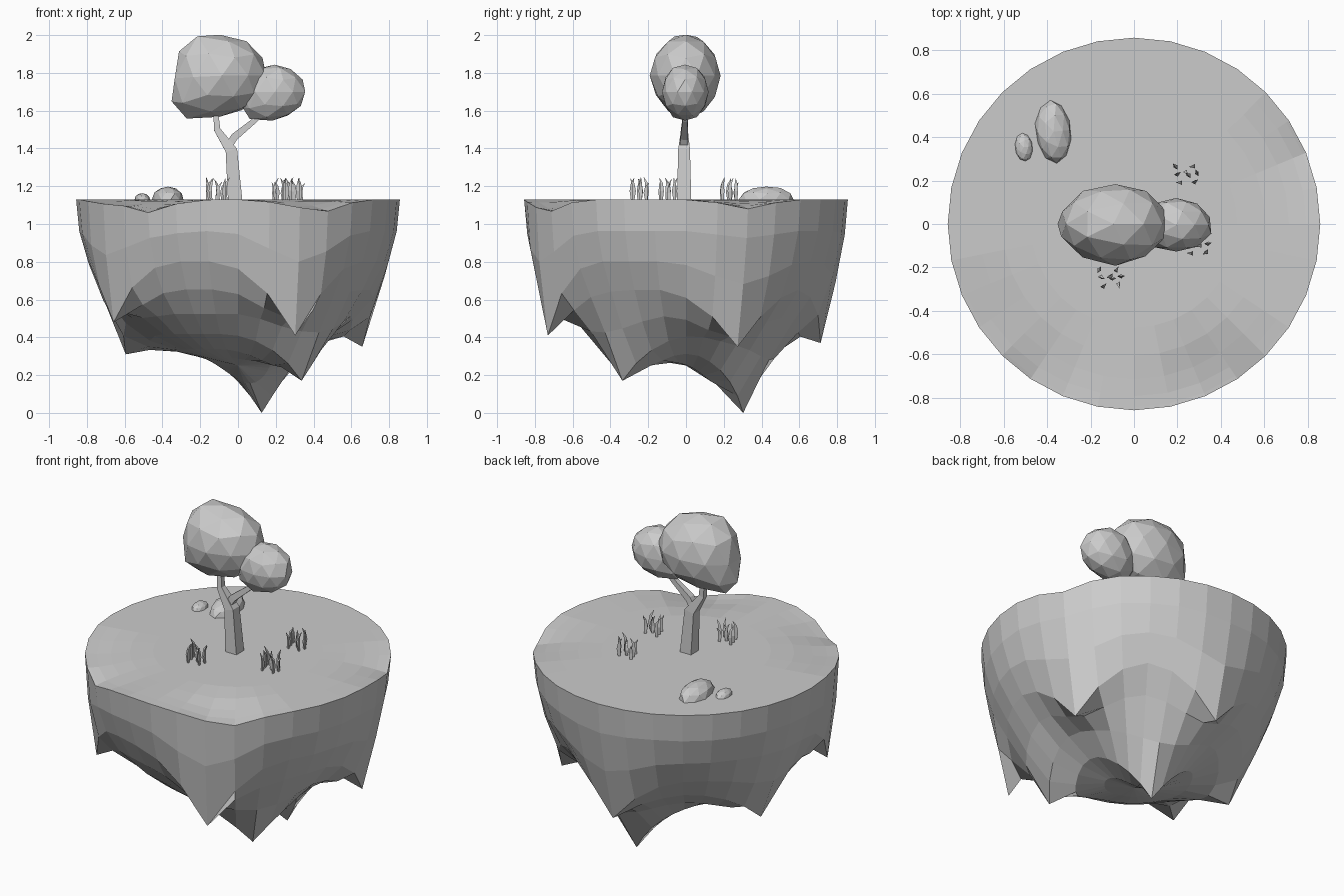
import bpy, bmesh, math, random
from mathutils import Vector, Matrix

if "Cube" in bpy.data.objects:
    bpy.data.objects.remove(bpy.data.objects["Cube"])

random.seed(4)
TOP, R = 1.13, 0.857


def finish(bm, name):
    bmesh.ops.recalc_face_normals(bm, faces=bm.faces)
    me = bpy.data.meshes.new(name)
    bm.to_mesh(me)
    bm.free()
    ob = bpy.data.objects.new(name, me)
    bpy.context.collection.objects.link(ob)
    return ob


def pull(bm, point, move, radius, rest=None):
    """Move vertices near a point with a sharp falloff."""
    p, m = Vector(point), Vector(move)
    for v in bm.verts:
        d = ((rest[v.index] if rest else v.co) - p).length
        if d < radius:
            v.co += m * (1 - d / radius) ** 2


def blob(name, centre, size, pulls=(), turn=0, jitter=0.0):
    """Faceted stretched icosphere."""
    bm = bmesh.new()
    bmesh.ops.create_icosphere(bm, subdivisions=2, radius=1)
    for v in bm.verts:
        v.co *= 1 + random.uniform(-jitter, jitter)
    mat = (Matrix.Translation(centre) @ Matrix.Rotation(turn, 4, 'Z')
           @ Matrix.Diagonal((*size, 1)))
    bmesh.ops.transform(bm, matrix=mat, verts=bm.verts)
    for p, m, r in pulls:
        pull(bm, p, m, r)
    return finish(bm, name)


def limb(bm, path, sides=4):
    """Tapered tube through (x, y, z, half width) points."""
    rings = []
    for i, (x, y, z, w) in enumerate(path):
        a = Vector(path[max(i - 1, 0)][:3])
        b = Vector(path[min(i + 1, len(path) - 1)][:3])
        t = (b - a).normalized()
        if i == 0:
            t = Vector((0, 0, 1))
        v = Vector((0, 1, 0))
        u = v.cross(t).normalized()
        v = t.cross(u)
        r = w / math.cos(math.pi / sides)
        rings.append([bm.verts.new(Vector((x, y, z)) + r * (
            u * math.cos((k + .5) * math.tau / sides) + v * math.sin((k + .5) * math.tau / sides)))
            for k in range(sides)])
    for r0, r1 in zip(rings, rings[1:]):
        for k in range(sides):
            j = (k + 1) % sides
            bm.faces.new((r0[k], r0[j], r1[j], r1[k]))
    bm.faces.new(rings[0][::-1])
    bm.faces.new(rings[-1])


# Island: sphere with flattened top, single points pulled down into rock spikes
bm = bmesh.new()
bmesh.ops.create_uvsphere(bm, u_segments=32, v_segments=16, radius=R)
for v in bm.verts:
    v.co.z = TOP + min(v.co.z, 0)
bm.verts.index_update()
rest = [v.co.copy() for v in bm.verts]
# (latitude step below the rim, angle step around, tip height)
spikes = [(2, -6, .41), (2, -13, .48), (3, 2, .35), (3, 8, .37),
          (4, 15, .31), (5, -4, .17), (6, 6, .0)]
step = math.tau / 32
for lat, ang, tip in spikes:
    r, z = R * math.cos(lat * step), TOP - R * math.sin(lat * step)
    p = (r * math.cos(ang * step), r * math.sin(ang * step), z)
    pull(bm, p, (0, 0, tip - z), .45, rest)
# Shallow dips in the rim
for ang, depth in ((-11, .07), (-5, .05), (2, .05)):
    p = (R * math.cos(ang * step), R * math.sin(ang * step), TOP)
    pull(bm, p, (0, 0, -depth), .4, rest)
finish(bm, "island")

# Tree trunk with two branches
bm = bmesh.new()
limb(bm, [(-.015, -.01, TOP - .005, .038), (-.035, -.01, 1.39, .031),
          (-.11, -.008, 1.5, .017), (-.122, 0, 1.64, .011)])
limb(bm, [(-.05, -.01, 1.41, .022), (-.02, -.01, 1.46, .02),
          (.09, -.005, 1.55, .014), (.15, 0, 1.62, .011)])
finish(bm, "tree_trunk")

# Leaf crowns
blob("large_crown", (-.085, 0, 1.785), (.24, .188, .21),
     [((-.25, 0, 1.65), (-.09, 0, -.07), .3),
      ((-.22, 0, 1.95), (-.05, 0, .05), .25)], jitter=.03)
blob("small_crown", (.195, -.005, 1.7), (.165, .125, .145),
     [((.1, 0, 1.6), (-.06, 0, -.03), .2)], jitter=.03)

# Rocks
blob("large_rock", (-.37, .425, TOP), (.083, .145, .07), turn=.1, jitter=.03)
blob("small_rock", (-.507, .353, TOP), (.04, .065, .033), turn=.12, jitter=.03)

# Grass clumps made of bent three-sided blades
offsets = [(-.05, .03), (.03, .03), (0, 0), (-.04, -.005), (.01, -.01), (.05, 0), (-.03, -.045), (.04, -.04)]
for n, (cx, cy) in enumerate([(-.11, -.24), (.29, -.09), (.24, .235)]):
    bm = bmesh.new()
    for ox, oy in offsets:
        x, y = cx + ox, cy + oy
        h = random.uniform(.085, .118)
        a = random.uniform(0, math.tau)
        dx, dy = .016 * math.cos(a), .016 * math.sin(a)
        limb(bm, [(x, y, TOP - .003, .004), (x - dx * .3, y - dy * .3, TOP + h * .4, .006),
                  (x, y, TOP + h * .75, .004), (x + dx, y + dy, TOP + h, .0006)], 3)
    finish(bm, f"grass_clump_{n + 1}")
